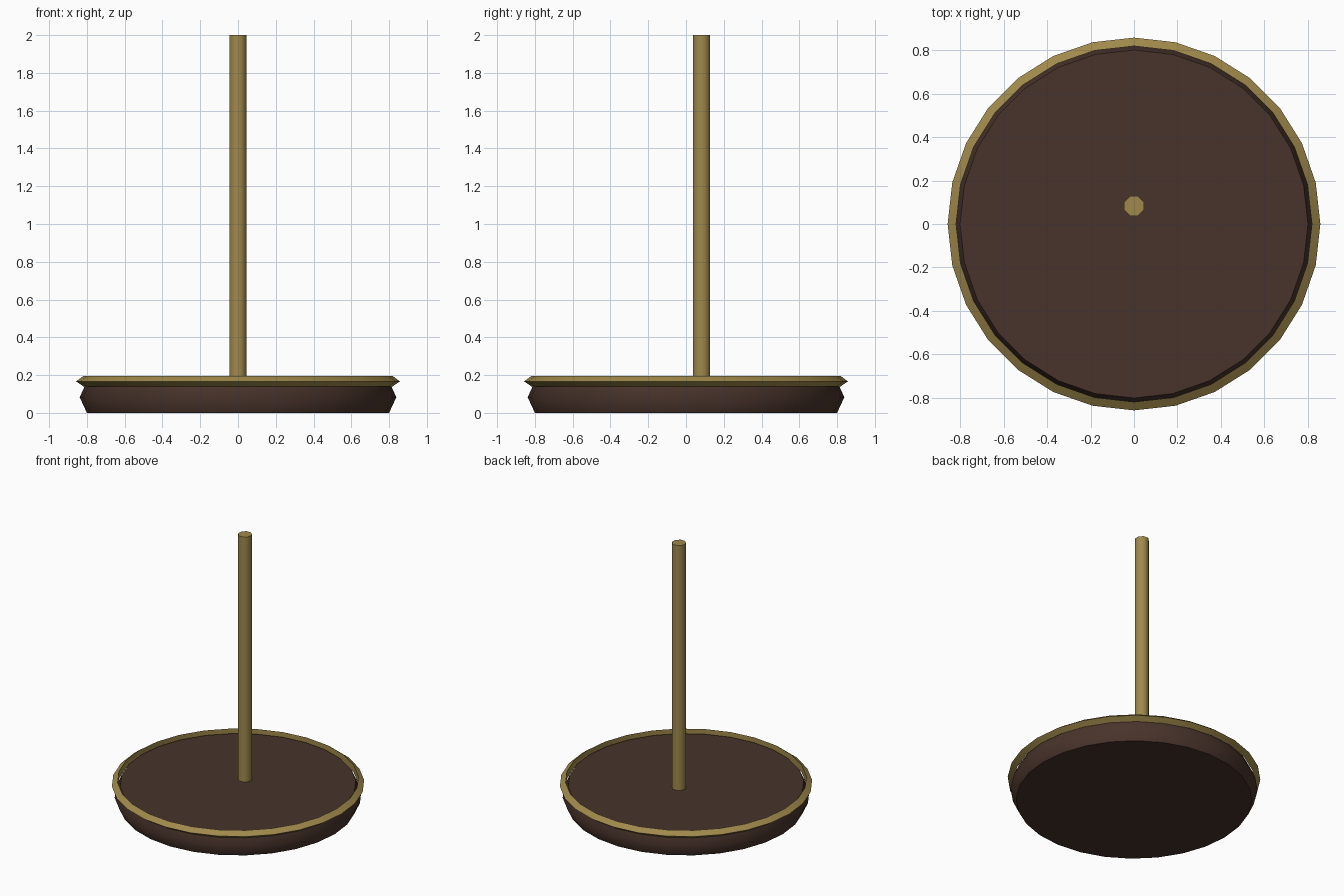
import bpy, bmesh
from math import cos, sin, pi, radians

if "Cube" in bpy.data.objects:
    bpy.data.objects.remove(bpy.data.objects["Cube"])


def material(name, rgb):
    m = bpy.data.materials.new(name)
    m.diffuse_color = (*rgb, 1)
    m.use_nodes = True
    m.node_tree.nodes["Principled BSDF"].inputs["Base Color"].default_value = m.diffuse_color
    return m


def lathe(name, profile, sides, mat, closed=False, turn=0.0, loc=(0, 0, 0), angle=40):
    """Spin (radius, z) points round z; cap the ends, or close into a ring."""
    bm = bmesh.new()
    loops = [[bm.verts.new((r * cos(turn + 2 * pi * i / sides),
                            r * sin(turn + 2 * pi * i / sides), z))
              for i in range(sides)] for r, z in profile]
    pairs = list(zip(loops, loops[1:]))
    if closed:
        pairs.append((loops[-1], loops[0]))
    for a, b in pairs:
        for i in range(sides):
            j = (i + 1) % sides
            bm.faces.new((a[i], a[j], b[j], b[i]))
    if not closed:
        bm.faces.new(loops[0][::-1])
        bm.faces.new(loops[-1])
    bmesh.ops.recalc_face_normals(bm, faces=bm.faces)
    me = bpy.data.meshes.new(name)
    bm.to_mesh(me)
    bm.free()
    me.materials.append(mat)
    ob = bpy.data.objects.new(name, me)
    ob.location = loc
    bpy.context.collection.objects.link(ob)
    bpy.ops.object.select_all(action='DESELECT')
    ob.select_set(True)
    bpy.context.view_layer.objects.active = ob
    bpy.ops.object.shade_smooth_by_angle(angle=radians(angle))
    return ob


brown = material("dark_wood", (0.065, 0.033, 0.024))
gold = material("brass", (0.35, 0.25, 0.07))

# Bulging wooden base
lathe("base", [(0.80, 0), (0.838, 0.083), (0.80, 0.167)], 28, brown, angle=60)

# Raised brass rim with a pointed outer edge and upright inner wall
lathe("rim", [(0.818, 0.14), (0.857, 0.167), (0.818, 0.196)], 28, gold,
      closed=True, angle=80)

# Upright pole, set slightly behind the centre
lathe("pole", [(0.049, 0.10), (0.049, 2.0)], 8, gold, turn=pi / 8,
      loc=(0, 0.083, 0), angle=60)
